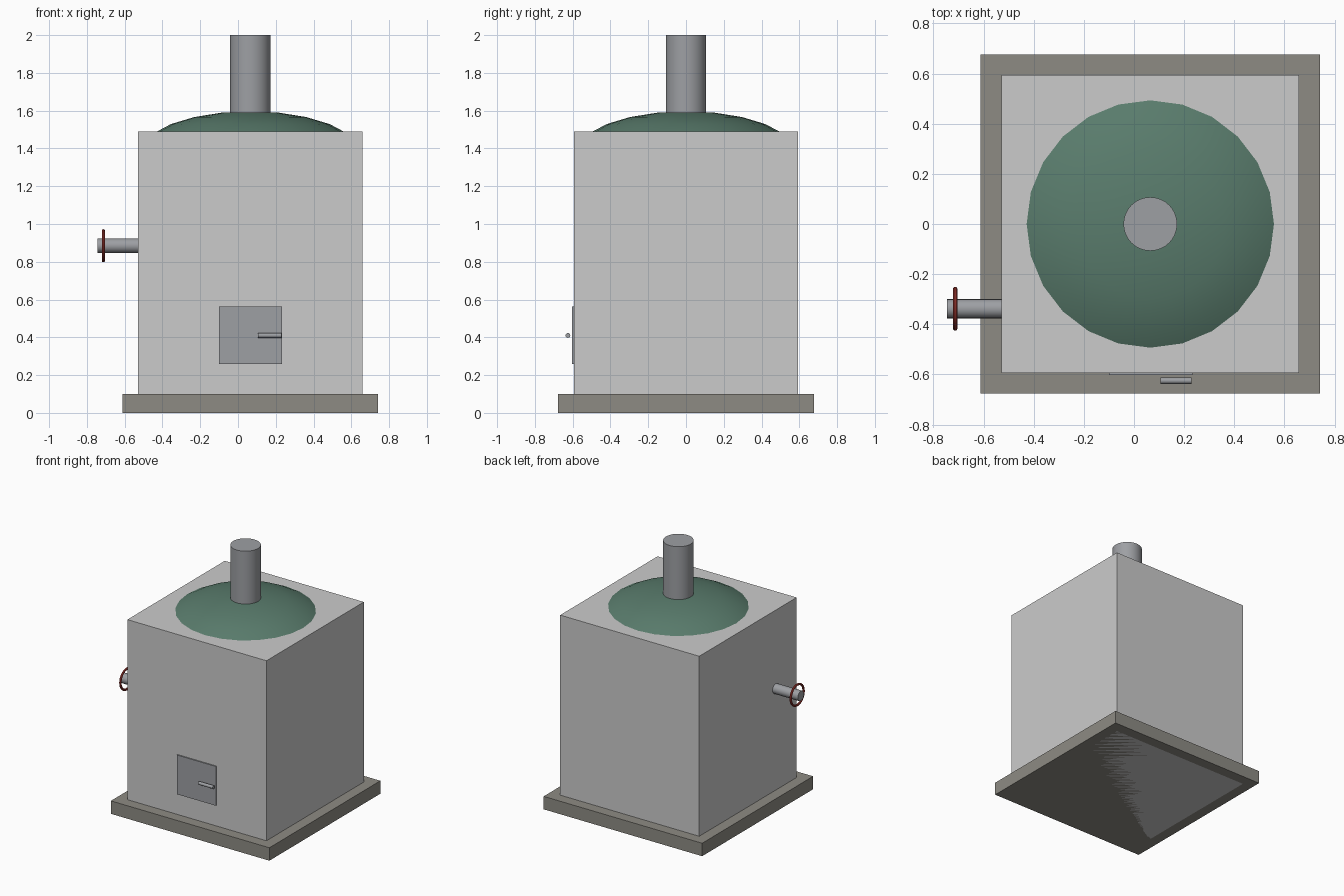
import bpy, math
from mathutils import Vector

if "Cube" in bpy.data.objects:
    bpy.data.objects.remove(bpy.data.objects["Cube"])

CX = 0.065  # centre line of the furnace body


def paint(obj, name, rgb):
    mat = bpy.data.materials.get(name) or bpy.data.materials.new(name)
    mat.diffuse_color = (*rgb, 1)
    mat.use_nodes = True
    mat.node_tree.nodes["Principled BSDF"].inputs["Base Color"].default_value = mat.diffuse_color
    obj.data.materials.append(mat)


def smooth():
    bpy.ops.object.shade_smooth_by_angle(angle=math.radians(35))


def box(name, lo, hi):
    lo, hi = Vector(lo), Vector(hi)
    bpy.ops.mesh.primitive_cube_add(size=1, location=(lo + hi) / 2)
    obj = bpy.context.object
    obj.name = name
    obj.scale = hi - lo
    bpy.ops.object.transform_apply(location=False, rotation=False, scale=True)
    return obj


def rod(name, start, end, radius, sides=24):
    start, end = Vector(start), Vector(end)
    axis = end - start
    bpy.ops.mesh.primitive_cylinder_add(
        vertices=sides, radius=radius, depth=axis.length, location=(start + end) / 2,
        rotation=axis.to_track_quat('Z', 'Y').to_euler())
    obj = bpy.context.object
    obj.name = name
    smooth()
    return obj


# Stone plinth and furnace body
base = box("base_slab", (CX - 0.677, -0.677, 0), (CX + 0.677, 0.677, 0.1))
paint(base, "stone", (0.27, 0.26, 0.23))
box("furnace_body", (CX - 0.594, -0.594, 0), (CX + 0.594, 0.594, 1.49))

# Shallow 24-sided dome, a flattened sphere cap turned from a profile
N = 24
profile = [(0.497, 1.488), (0.42, 1.529), (0.297, 1.566), (0.154, 1.589)]
verts = [(r * math.cos(2 * math.pi * i / N), r * math.sin(2 * math.pi * i / N), z)
         for r, z in profile for i in range(N)]
faces = [(k * N + i, k * N + (i + 1) % N, (k + 1) * N + (i + 1) % N, (k + 1) * N + i)
         for k in range(len(profile) - 1) for i in range(N)]
top = len(verts)
verts.append((0, 0, 1.597))
faces += [(top - N + i, top - N + (i + 1) % N, top) for i in range(N)]
faces.append(tuple(reversed(range(N))))
mesh = bpy.data.meshes.new("dome")
mesh.from_pydata(verts, [], faces)
dome = bpy.data.objects.new("dome", mesh)
dome.location.x = CX
bpy.context.collection.objects.link(dome)
paint(dome, "green_metal", (0.10, 0.20, 0.15))
bpy.ops.object.select_all(action='DESELECT')
dome.select_set(True)
bpy.context.view_layer.objects.active = dome
smooth()

# Chimney
metal = (0.34, 0.35, 0.37)
paint(rod("chimney", (CX, 0, 1.5), (CX, 0, 2.0), 0.107, 32), "metal", metal)

# Fire door with its handle
paint(box("fire_door", (-0.1, -0.603, 0.26), (0.233, -0.58, 0.563)), "metal", metal)
paint(rod("door_handle", (0.105, -0.625, 0.41), (0.23, -0.625, 0.41), 0.0125, 16),
      "metal", metal)

# Side pipe with red valve wheel
paint(rod("side_pipe", (-0.745, -0.338, 0.885), (-0.5, -0.338, 0.885), 0.038), "metal", metal)
bpy.ops.mesh.primitive_torus_add(
    location=(-0.713, -0.338, 0.885), rotation=(0, math.pi / 2, 0),
    major_radius=0.079, minor_radius=0.0085, major_segments=32, minor_segments=10)
wheel = bpy.context.object
wheel.name = "valve_wheel"
smooth()
paint(wheel, "red_paint", (0.45, 0.05, 0.04))
